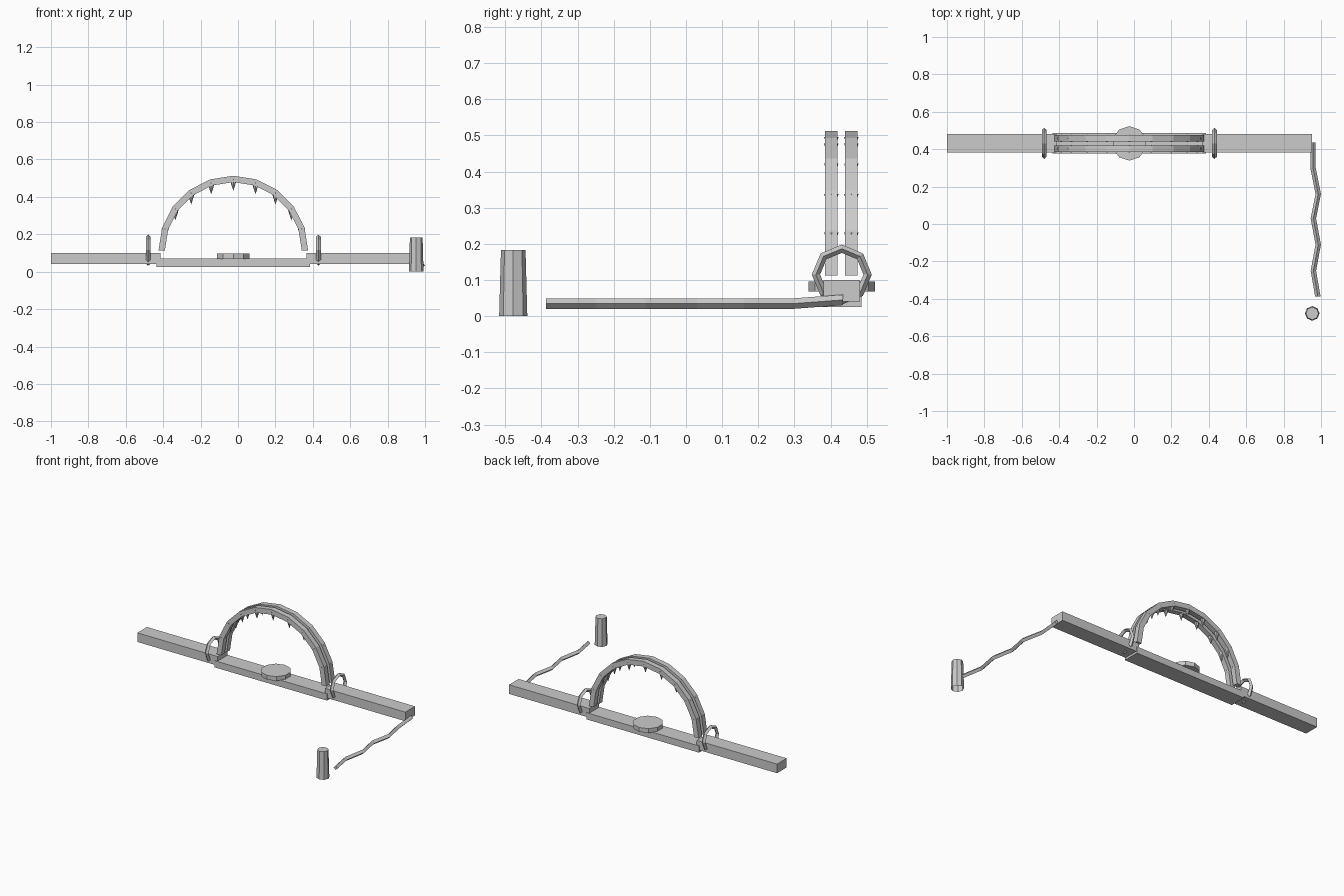
import bpy, bmesh, math
from mathutils import Vector, Matrix

if "Cube" in bpy.data.objects:
    bpy.data.objects.remove(bpy.data.objects["Cube"])

CX, CY = -0.025, 0.431      # middle of the trap


def finish(name, bm):
    bmesh.ops.recalc_face_normals(bm, faces=bm.faces)
    me = bpy.data.meshes.new(name)
    bm.to_mesh(me)
    bm.free()
    ob = bpy.data.objects.new(name, me)
    bpy.context.collection.objects.link(ob)
    return ob


def box(name, x0, x1, half_y, z0, z1):
    bm = bmesh.new()
    m = Matrix.Translation(((x0 + x1) / 2, CY, (z0 + z1) / 2)) @ Matrix.Diagonal((x1 - x0, 2 * half_y, z1 - z0, 1))
    bmesh.ops.create_cube(bm, size=1, matrix=m)
    return finish(name, bm)


def cone(bm, n, r0, r1, z0, z1, x, y, turn=0.0):
    m = Matrix.Translation((x, y, (z0 + z1) / 2)) @ Matrix.Rotation(turn, 4, 'Z')
    bmesh.ops.create_cone(bm, cap_ends=True, segments=n, radius1=r0, radius2=r1, depth=z1 - z0, matrix=m)


def sweep(name, rings, closed):
    # skin a list of cross-section loops
    bm = bmesh.new()
    loops = [[bm.verts.new(p) for p in ring] for ring in rings]
    n, k = len(loops), len(loops[0])
    for i in range(n if closed else n - 1):
        a, b = loops[i], loops[(i + 1) % n]
        for j in range(k):
            bm.faces.new((a[j], a[(j + 1) % k], b[(j + 1) % k], b[j]))
    if not closed:
        bm.faces.new(loops[0])
        bm.faces.new(loops[-1])
    return finish(name, bm)


# base plate and side spring bars
box("base_plate", -0.435, 0.385, 0.055, 0.026, 0.07)
box("left_bar", -1.0, -0.415, 0.05, 0.04, 0.10)
box("right_bar", 0.367, 0.952, 0.05, 0.04, 0.10)

# ten-sided pressure pan
bm = bmesh.new()
cone(bm, 10, 0.092, 0.092, 0.068, 0.096, CX, CY)
finish("pressure_pan", bm)

# arched jaws with downward teeth
JZ, R_OUT, R_IN = 0.113, 0.40, 0.366
for side, y in (("front", 0.402), ("back", 0.4575)):
    rings = []
    for i in range(11):
        a = math.pi * i / 10
        c, s = math.cos(a), math.sin(a)
        rings.append([(CX + r * c, y + dy, JZ + r * s) for r, dy in
                      ((R_OUT, -0.0175), (R_OUT, 0.0175), (R_IN, 0.0175), (R_IN, -0.0175))])
    sweep(side + "_jaw", rings, False)
    bm = bmesh.new()
    for i in range(1, 10):
        a = math.pi * i / 10
        x, z = CX + 0.383 * math.cos(a), JZ + 0.383 * math.sin(a)
        cone(bm, 8, 0.0, 0.02, z - 0.064, z, x, y)
    finish(side + "_jaw_teeth", bm)

# eight-sided spring rings
for side, x in (("left", -0.48), ("right", 0.43)):
    rings = []
    for i in range(8):
        a = math.tau * i / 8
        c, s = math.cos(a), math.sin(a)
        rings.append([(x + dx, CY + r * c, 0.115 + r * s) for dx, r in
                      ((0, 0.083), (0.013, 0.0715), (0, 0.060), (-0.013, 0.0715))])
    sweep(side + "_spring_ring", rings, True)

# zigzag tether with a diamond section
path = [(0.957, 0.435, 0.045), (0.957, 0.30, 0.035), (0.985, 0.16, 0.035), (0.959, 0.03, 0.035),
        (0.985, -0.11, 0.035), (0.959, -0.25, 0.035), (0.983, -0.388, 0.035)]
rings = [[Vector(p) + Vector(d) for d in ((0.0145, 0, 0), (0, 0, 0.0145), (-0.0145, 0, 0), (0, 0, -0.0145))]
         for p in path]
sweep("tether", rings, False)

# tapered anchor stake, open underneath
bm = bmesh.new()
cone(bm, 8, 0.039, 0.034, 0.0, 0.183, 0.953, -0.478)
bm.faces.ensure_lookup_table()
bmesh.ops.delete(bm, geom=[f for f in bm.faces if f.calc_center_median().z < 0.01], context='FACES_ONLY')
finish("anchor_stake", bm)
